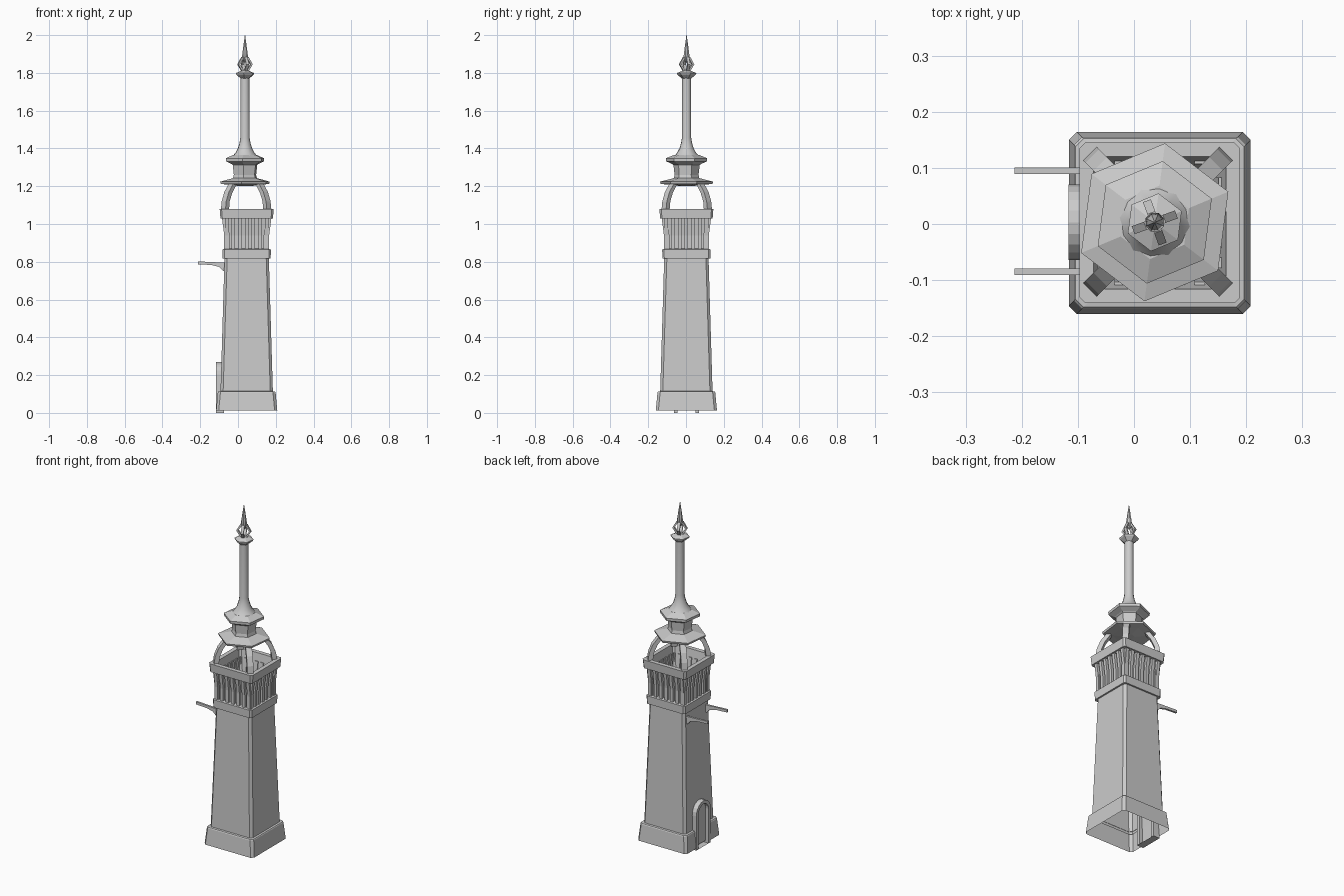
import bpy, bmesh
from math import sin, cos, pi, radians
from mathutils import Matrix

if "Cube" in bpy.data.objects:
    bpy.data.objects.remove(bpy.data.objects["Cube"])

CX, CY = 0.046, 0.002          # square tower axis
SX, SY = 0.037, 0.003          # spire axis


def finish(bm, name, smooth=None):
    bmesh.ops.recalc_face_normals(bm, faces=bm.faces)
    me = bpy.data.meshes.new(name)
    bm.to_mesh(me)
    bm.free()
    ob = bpy.data.objects.new(name, me)
    bpy.context.collection.objects.link(ob)
    if smooth:
        bpy.ops.object.select_all(action='DESELECT')
        bpy.context.view_layer.objects.active = ob
        ob.select_set(True)
        bpy.ops.object.shade_smooth_by_angle(angle=radians(smooth))
    return ob


def loft(name, rings, closed=True, cap_start=False, cap_end=False, smooth=None):
    bm = bmesh.new()
    vs = [[bm.verts.new(p) for p in r] for r in rings]
    n = len(vs[0])
    for a, b in zip(vs, vs[1:]):
        for i in range(n if closed else n - 1):
            j = (i + 1) % n
            bm.faces.new((a[i], a[j], b[j], b[i]))
    if cap_start:
        bm.faces.new(vs[0])
    if cap_end:
        bm.faces.new(vs[-1])
    return finish(bm, name, smooth)


def square(h, z, c=0.014, gap=None):
    # chamfered square, starting and ending on the door side (-x)
    pts = [(-h, -h + c), (-h + c, -h), (h - c, -h), (h, -h + c),
           (h, h - c), (h - c, h), (-h + c, h), (-h, h - c)]
    if gap:
        pts = [(-h, -gap)] + pts + [(-h, gap)]
    return [(CX + x, CY + y, z) for x, y in pts]


def lathe(name, prof, sides, rot=0, smooth=None, caps=True):
    rings = [[(SX + r * cos(rot + 2 * pi * i / sides),
               SY + r * sin(rot + 2 * pi * i / sides), z) for i in range(sides)]
             for r, z in prof]
    return loft(name, rings, True, caps, caps, smooth)


def prism(name, prof, width, angle, origin, side=0.0, smooth=None):
    # outline in the (outward, z) plane, given a thickness sideways
    m = Matrix.Translation((*origin, 0)) @ Matrix.Rotation(angle, 4, 'Z')
    rings = [[m @ Matrix.Translation((r, side + s * width / 2, z)).to_translation()
              for r, z in prof] for s in (-1, 1)]
    return loft(name, rings, True, True, True, smooth)


# plinth, open at the doorway
loft("plinth", [square(h, z, gap=0.056) for h, z in
                ((0.162, 0.012), (0.153, 0.108), (0.150, 0.113), (0.137, 0.115))], closed=False)

# tapered shaft and collar under the gallery
loft("tower_body", [square(0.139, 0.10), square(0.117, 0.83)])
loft("gallery_collar", [square(h, z, 0.01) for h, z in
                        ((0.115, 0.818), (0.127, 0.818), (0.128, 0.865), (0.104, 0.870))])

# recessed gallery core, rim and inner funnel
loft("gallery_core", [square(h, z, 0.01) for h, z in
     ((0.104, 0.865), (0.104, 0.94), (0.116, 1.03), (0.139, 1.03), (0.143, 1.08),
      (0.118, 1.08), (0.096, 0.95), (0.096, 0.875))], cap_end=True)

# gallery ribs on all four sides
rib = [(0.09, 0.865), (0.119, 0.865), (0.119, 0.94), (0.131, 1.035), (0.105, 1.035), (0.09, 0.94)]
for k in range(4):
    for i in range(-3, 4):
        prism(f"gallery_rib_{k}_{i + 3}", rib, 0.019, k * pi / 2, (CX, CY), i * 0.0355)

# four curved legs holding the roof
leg = [(0.172, 1.075), (0.166, 1.12), (0.146, 1.17), (0.104, 1.225),
       (0.078, 1.225), (0.121, 1.165), (0.140, 1.12), (0.145, 1.075)]
for k in range(4):
    prism(f"canopy_leg_{k}", leg, 0.034, pi / 4 + k * pi / 2, (0.043, 0.004))

# hexagonal roofs and neck
H = radians(22.6)
lathe("pagoda_roof", [(0.03, 1.20), (0.09, 1.208), (0.138, 1.212), (0.142, 1.224), (0.068, 1.243),
                      (0.064, 1.26), (0.070, 1.312), (0.078, 1.318), (0.109, 1.332),
                      (0.110, 1.348), (0.066, 1.366)], 6, H)

# round mast with flared foot
lathe("mast", [(0.066, 1.36), (0.052, 1.375), (0.038, 1.40), (0.029, 1.43), (0.025, 1.455),
               (0.024, 1.78)], 12, H, smooth=35)

# finial: hexagonal disc, four bent stays and spike
lathe("finial_disc", [(0.022, 1.768), (0.050, 1.791), (0.052, 1.799), (0.022, 1.811), (0.012, 1.815)], 6, H)
stay = [(0.006, 1.808), (0.018, 1.808), (0.041, 1.845), (0.018, 1.885), (0.006, 1.885),
        (0.030, 1.845)]
for k in range(4):
    prism(f"finial_stay_{k}", stay, 0.015, radians(20) + k * pi / 2, (SX, SY))
lathe("spike", [(0.004, 1.855), (0.018, 1.88), (0.012, 1.925), (0.001, 2.0)], 8, H, smooth=35)

# door arch: inner and outer outlines swept as a frame
def arch(r, top, x, z0):
    pts = [(x, 0.003 + r, z0)]
    pts += [(x, 0.003 + r * cos(pi * i / 10), top - 0.067 + r * sin(pi * i / 10)) for i in range(11)]
    return pts + [(x, 0.003 - r, z0)]

F, B = -0.117, -0.075
loft("door_frame", [arch(0.048, 0.27, B, 0), arch(0.048, 0.27, F, 0), arch(0.067, 0.27, F, 0),
                    arch(0.067, 0.27, B, 0), arch(0.048, 0.27, B, 0)], closed=True)
bm = bmesh.new()
bm.faces.new([bm.verts.new(p) for p in arch(0.05, 0.27, -0.097, 0.012)])
finish(bm, "door_panel")

# two bracket beams above the door side
beam = [(0.068, 0.802), (-0.06, 0.802), (-0.213, 0.802), (-0.213, 0.787), (-0.14, 0.783),
        (-0.10, 0.773), (-0.08, 0.752), (-0.066, 0.752)]
beam[0:2] = [(-0.066, 0.795)]
for n, y in (("back", 0.095), ("front", -0.085)):
    prism(f"bracket_beam_{n}", beam, 0.012, 0, (0, y))
